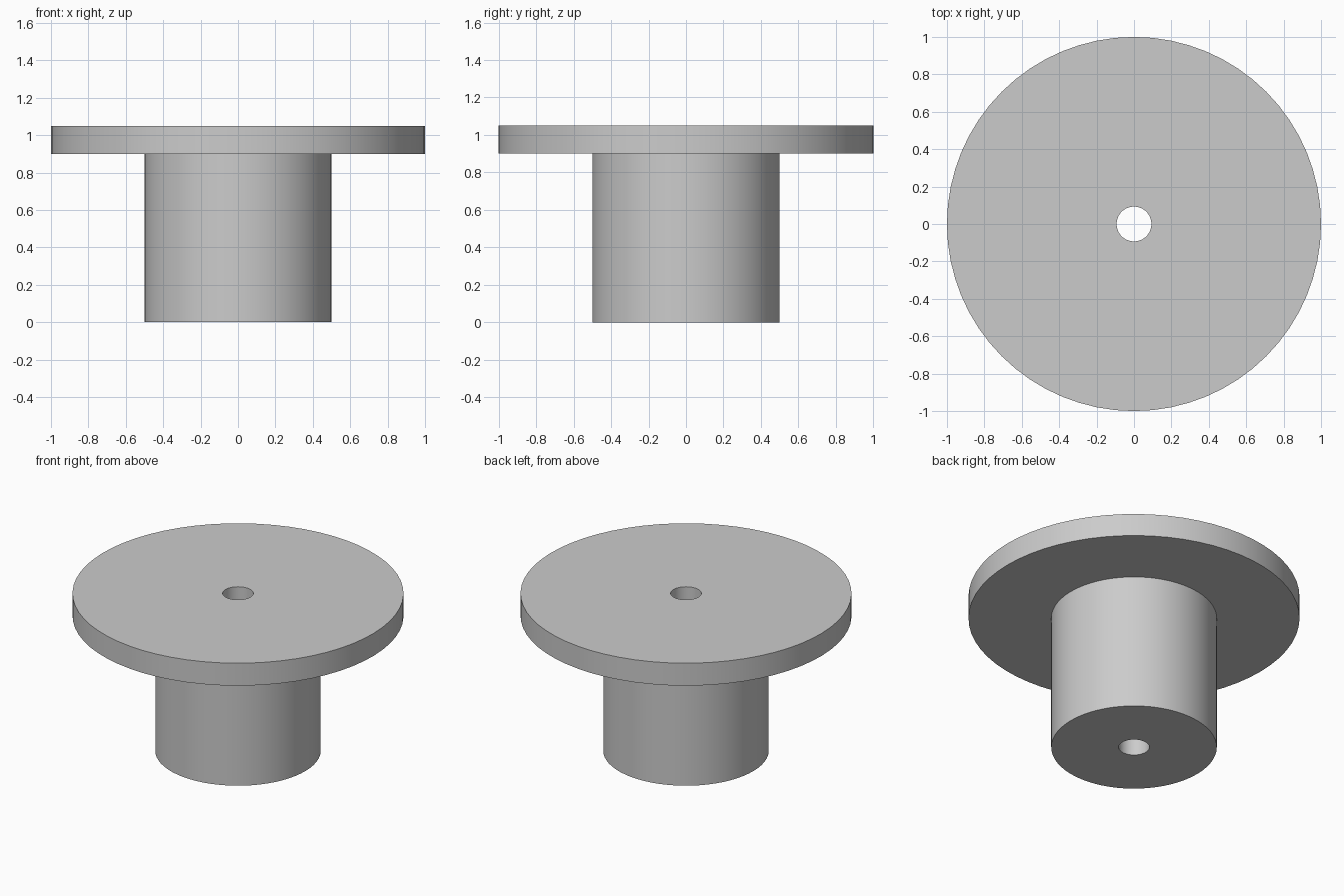
import bpy
import bmesh
import math

SEGMENTS = 64

if "Cube" in bpy.data.objects:
    bpy.data.objects.remove(bpy.data.objects["Cube"], do_unlink=True)

# Plain grey finish
grey = bpy.data.materials.new("plain_grey")
grey.use_nodes = True
colour = (0.6, 0.6, 0.6, 1)
grey.diffuse_color = colour
grey.node_tree.nodes["Principled BSDF"].inputs["Base Color"].default_value = colour


def lathe(name, profile):
    """Revolve a closed (radius, height) profile around z."""
    bm = bmesh.new()
    rings = []
    for i in range(SEGMENTS):
        a = math.tau * i / SEGMENTS
        rings.append([bm.verts.new((r * math.cos(a), r * math.sin(a), z))
                      for r, z in profile])
    n = len(profile)
    for i, ring in enumerate(rings):
        following = rings[(i + 1) % SEGMENTS]
        for j in range(n):
            k = (j + 1) % n
            bm.faces.new((ring[j], following[j], following[k], ring[k]))
    bmesh.ops.recalc_face_normals(bm, faces=bm.faces)
    mesh = bpy.data.meshes.new(name)
    bm.to_mesh(mesh)
    bm.free()
    mesh.materials.append(grey)
    obj = bpy.data.objects.new(name, mesh)
    bpy.context.collection.objects.link(obj)
    bpy.ops.object.select_all(action='DESELECT')
    obj.select_set(True)
    bpy.context.view_layer.objects.active = obj
    bpy.ops.object.shade_smooth_by_angle(angle=math.radians(30))
    return obj


# Hub and wide top flange in one turned piece, with a bore right through
bore, hub, flange = 0.093, 0.5, 1.0
shelf, top = 0.9, 1.05
lathe("flanged_hub", [(bore, 0), (hub, 0), (hub, shelf),
                      (flange, shelf), (flange, top), (bore, top)])
